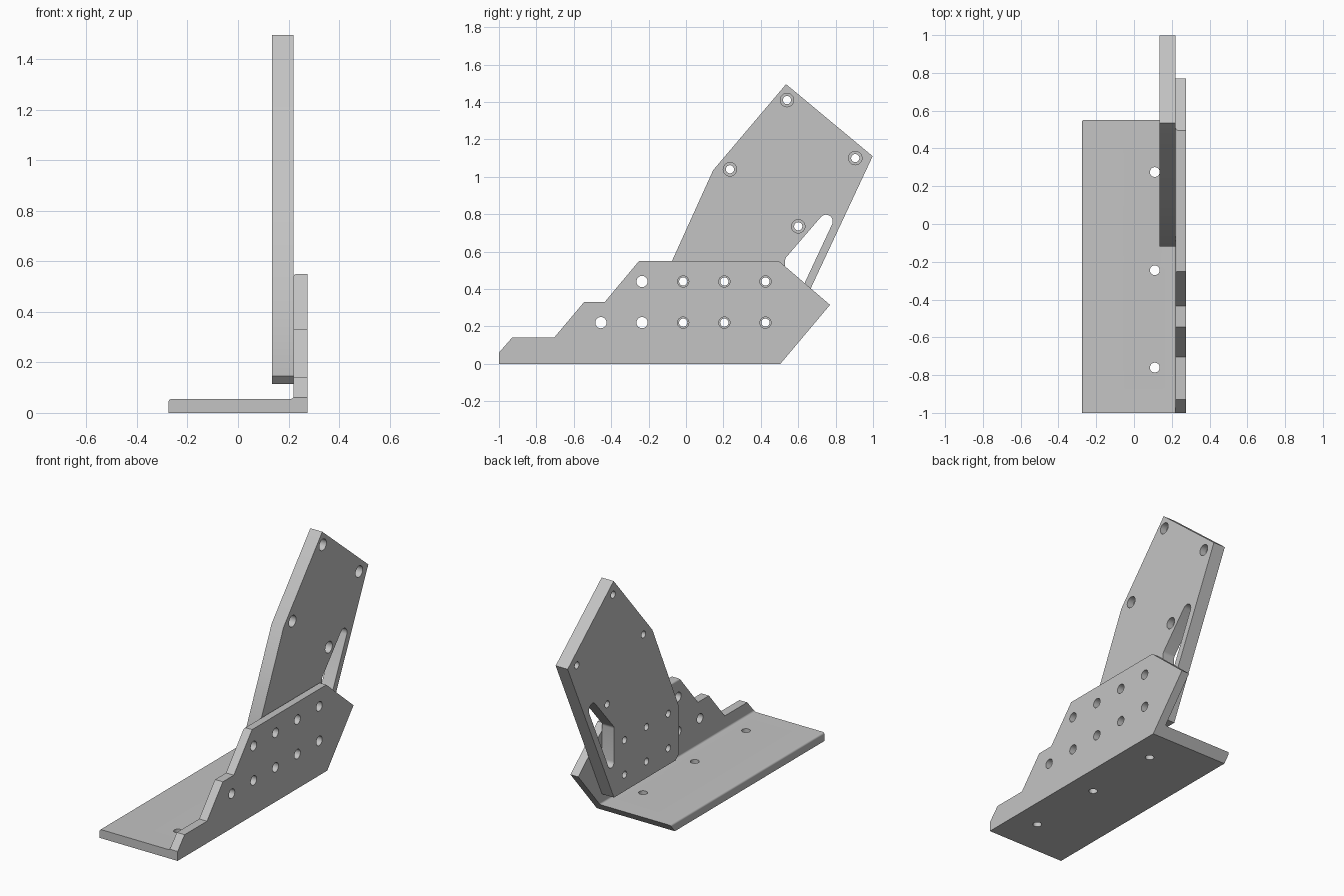
import bpy, bmesh, math
from mathutils import Vector

old = bpy.data.objects.get("Cube")
if old:
    bpy.data.objects.remove(old, do_unlink=True)

grey = bpy.data.materials.new("plain grey metal")
grey.use_nodes = True
COLOUR = (0.55, 0.55, 0.55, 1)
grey.diffuse_color = COLOUR
grey.node_tree.nodes["Principled BSDF"].inputs["Base Color"].default_value = COLOUR


def rounded(corners, steps=8):
    """Outline from (a, b, radius) corners, each replaced by a tangent arc."""
    out = []
    for i, (a, b, r) in enumerate(corners):
        p = Vector((a, b))
        if r == 0:
            out.append(p)
            continue
        u = (Vector(corners[i - 1][:2]) - p).normalized()
        v = (Vector(corners[(i + 1) % len(corners)][:2]) - p).normalized()
        half = u.angle(v) / 2
        centre = p + (u + v).normalized() * (r / math.sin(half))
        start = p + u * (r / math.tan(half)) - centre
        end = p + v * (r / math.tan(half)) - centre
        sweep = start.angle_signed(end)
        for k in range(steps + 1):
            t = -sweep * k / steps
            c, s = math.cos(t), math.sin(t)
            out.append(centre + Vector((start.x * c - start.y * s,
                                        start.x * s + start.y * c)))
    return out


def circle(a, b, r, n=24):
    return [(a + r * math.cos(k * math.tau / n), b + r * math.sin(k * math.tau / n))
            for k in range(n)]


def prisms(name, outlines, axis, lo, hi):
    """Extrude closed outlines along the axis from lo to hi, as one object."""
    bm = bmesh.new()
    for pts in outlines:
        rings = []
        for depth in (lo, hi):
            ring = []
            for p in pts:
                co = list(p)
                co.insert("xyz".index(axis), depth)
                ring.append(bm.verts.new(co))
            rings.append(ring)
            bm.faces.new(ring)
        n = len(pts)
        for i in range(n):
            j = (i + 1) % n
            bm.faces.new((rings[0][i], rings[0][j], rings[1][j], rings[1][i]))
    bmesh.ops.recalc_face_normals(bm, faces=bm.faces)
    mesh = bpy.data.meshes.new(name)
    bm.to_mesh(mesh)
    bm.free()
    mesh.materials.append(grey)
    obj = bpy.data.objects.new(name, mesh)
    bpy.context.collection.objects.link(obj)
    return obj


def combine(obj, tool, operation):
    """Apply a boolean and discard its tool."""
    tool.hide_render = True
    mod = obj.modifiers.new("cut", "BOOLEAN")
    mod.object, mod.operation, mod.solver = tool, operation, "EXACT"
    bpy.context.view_layer.objects.active = obj
    bpy.ops.object.modifier_apply(modifier=mod.name)
    bpy.data.objects.remove(tool, do_unlink=True)


# Angle bracket: L section along y, trimmed to the stepped side outline
bracket = prisms("angle_bracket", [rounded([
    (-0.275, 0, 0), (0.275, 0, 0), (0.275, 0.55, 0), (0.22, 0.55, 0.012),
    (0.22, 0.055, 0.012), (-0.275, 0.055, 0.012)])], "y", -1.1, 0.9)
side = [(-1, -0.001), (0.504, -0.001), (0.77, 0.315), (0.495, 0.551), (-0.25, 0.551),
        (-0.435, 0.33), (-0.545, 0.33), (-0.705, 0.14), (-0.93, 0.14), (-1, 0.06)]
combine(bracket, prisms("side_trim", [side], "x", -0.4, 0.4), "INTERSECT")

# Bolt grid in the wall, and screw holes in the base
columns = [-0.235, -0.015, 0.205, 0.425]
bolts = [(y, z) for y in columns for z in (0.22, 0.44)]
wall_holes = [circle(y, z, 0.03) for y, z in bolts + [(-0.455, 0.22)]]
combine(bracket, prisms("wall_drill", wall_holes, "x", 0.15, 0.35), "DIFFERENCE")
base_holes = [circle(0.11, y, 0.026) for y in (-0.76, -0.245, 0.275)]
combine(bracket, prisms("base_drill", base_holes, "z", -0.1, 0.15), "DIFFERENCE")

# Tall leaning plate bolted to the inside of the wall
plate = prisms("upright_plate", [[
    (-0.09, 0.115), (0.532, 0.115), (0.998, 1.11), (0.535, 1.495),
    (0.145, 1.035), (-0.12, 0.45), (-0.12, 0.145)]], "x", 0.135, 0.2195)

# Rounded triangular slot
slot = rounded([(0.53, 0.209, 0.03), (0.892, 0.983, 0.036), (0.53, 0.563, 0.03)])
combine(plate, prisms("slot_cutter", [slot], "x", 0.05, 0.3), "DIFFERENCE")

# Through holes, with counterbores on the outer face of the upper four
mounts = [(0.54, 1.41), (0.235, 1.04), (0.905, 1.1), (0.6, 0.735)]
lower = [b for b in bolts if b[0] > -0.1]
through = [circle(y, z, 0.022) for y, z in mounts + lower]
combine(plate, prisms("plate_drill", through, "x", 0.05, 0.3), "DIFFERENCE")
bores = [circle(y, z, 0.036) for y, z in mounts]
combine(plate, prisms("counterbore", bores, "x", 0.175, 0.3), "DIFFERENCE")

for obj in (bracket, plate):
    bpy.ops.object.select_all(action="DESELECT")
    obj.select_set(True)
    bpy.context.view_layer.objects.active = obj
    bpy.ops.object.shade_smooth_by_angle(angle=math.radians(28))
